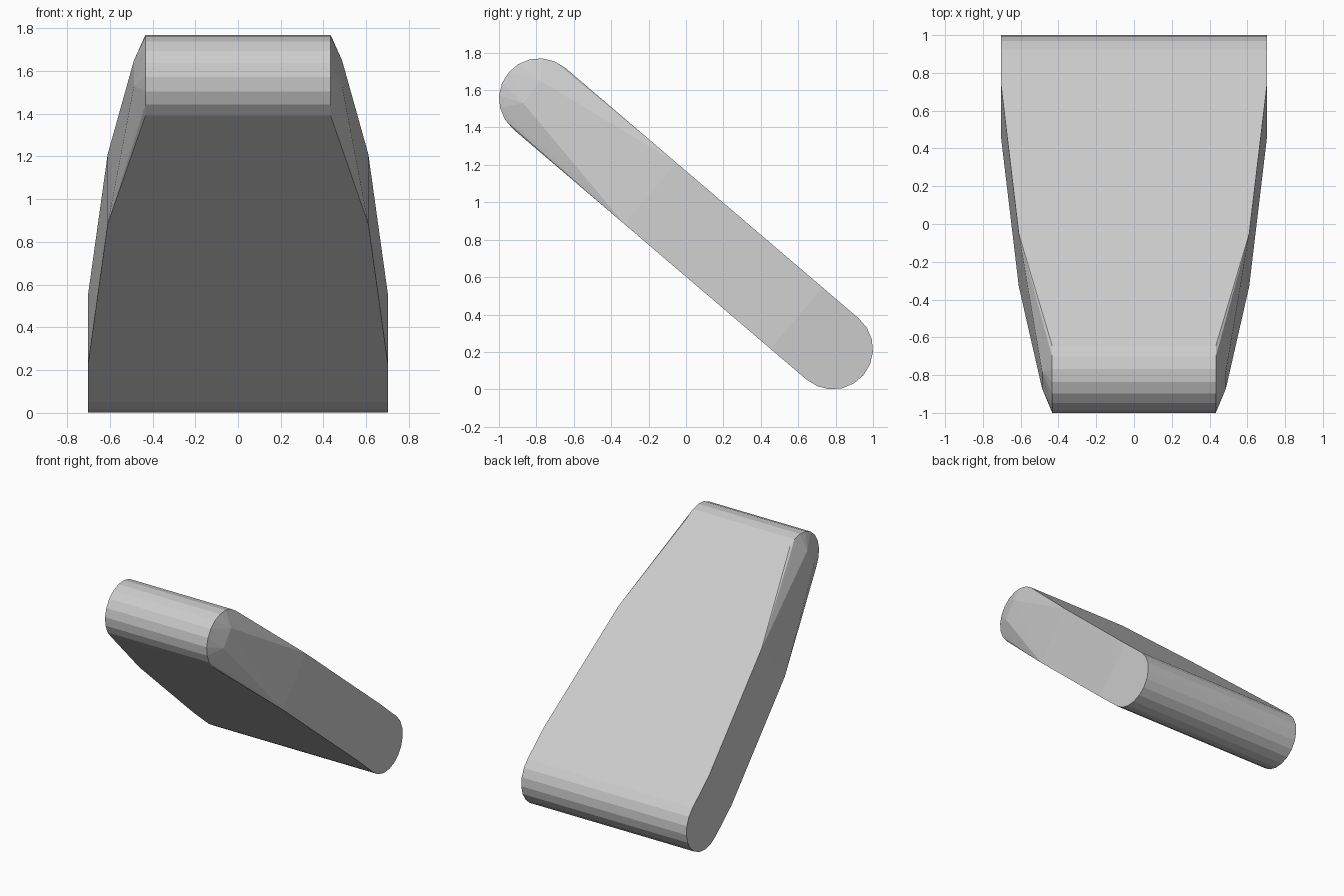
import bpy, bmesh, math
from mathutils import Vector

if "Cube" in bpy.data.objects:
    bpy.data.objects.remove(bpy.data.objects["Cube"])

R = 0.215                                  # half thickness of the slab
LOW = Vector((0, 0.785, 0.215))            # axis of the lower rounded end
HIGH = Vector((0, -0.785, 1.555))          # axis of the upper rounded end
ALONG = (HIGH - LOW).normalized()          # direction up the slope
NORMAL = Vector((0, -ALONG.z, ALONG.y))    # across the thickness
if NORMAL.z < 0:
    NORMAL = -NORMAL
SEGMENTS = 10


def rounded_end(centre, outward, half_width):
    """Half circle of points on both sides of the slab."""
    pts = []
    for i in range(SEGMENTS + 1):
        a = math.pi * i / SEGMENTS
        p = centre + R * (math.cos(a) * NORMAL + math.sin(a) * outward)
        pts += [(s * half_width, p.y, p.z) for s in (-1, 1)]
    return pts


def station(distance, half_width):
    """Straight section across the thickness, part way up the slope."""
    pts = []
    for t in (-R, R):
        p = LOW + distance * ALONG + t * NORMAL
        pts += [(s * half_width, p.y, p.z) for s in (-1, 1)]
    return pts


# rounded ends and tapering sections
points = rounded_end(LOW, -ALONG, 0.703)
points += station(0.256, 0.703)
points += station(1.282, 0.61)
points += rounded_end(HIGH, ALONG, 0.433)
# slight bulge on the sides of the narrow end
for s in (-1, 1):
    points += [(s * 0.487, -0.78, 1.65), (s * 0.487, -0.87, 1.53)]

# skin the sections into one convex body
bm = bmesh.new()
for p in points:
    bm.verts.new(p)
hull = bmesh.ops.convex_hull(bm, input=bm.verts[:])
loose = [v for v in bm.verts if not v.link_faces]
bmesh.ops.delete(bm, geom=loose, context='VERTS')
bmesh.ops.dissolve_limit(bm, angle_limit=math.radians(0.5),
                         verts=bm.verts[:], edges=bm.edges[:])
bmesh.ops.recalc_face_normals(bm, faces=bm.faces[:])

mesh = bpy.data.meshes.new("tapered_slab")
bm.to_mesh(mesh)
bm.free()
slab = bpy.data.objects.new("tapered_slab", mesh)
bpy.context.collection.objects.link(slab)

grey = bpy.data.materials.new("light_grey")
grey.diffuse_color = (0.6, 0.6, 0.6, 1)
grey.use_nodes = True
grey.node_tree.nodes["Principled BSDF"].inputs["Base Color"].default_value = grey.diffuse_color
mesh.materials.append(grey)
